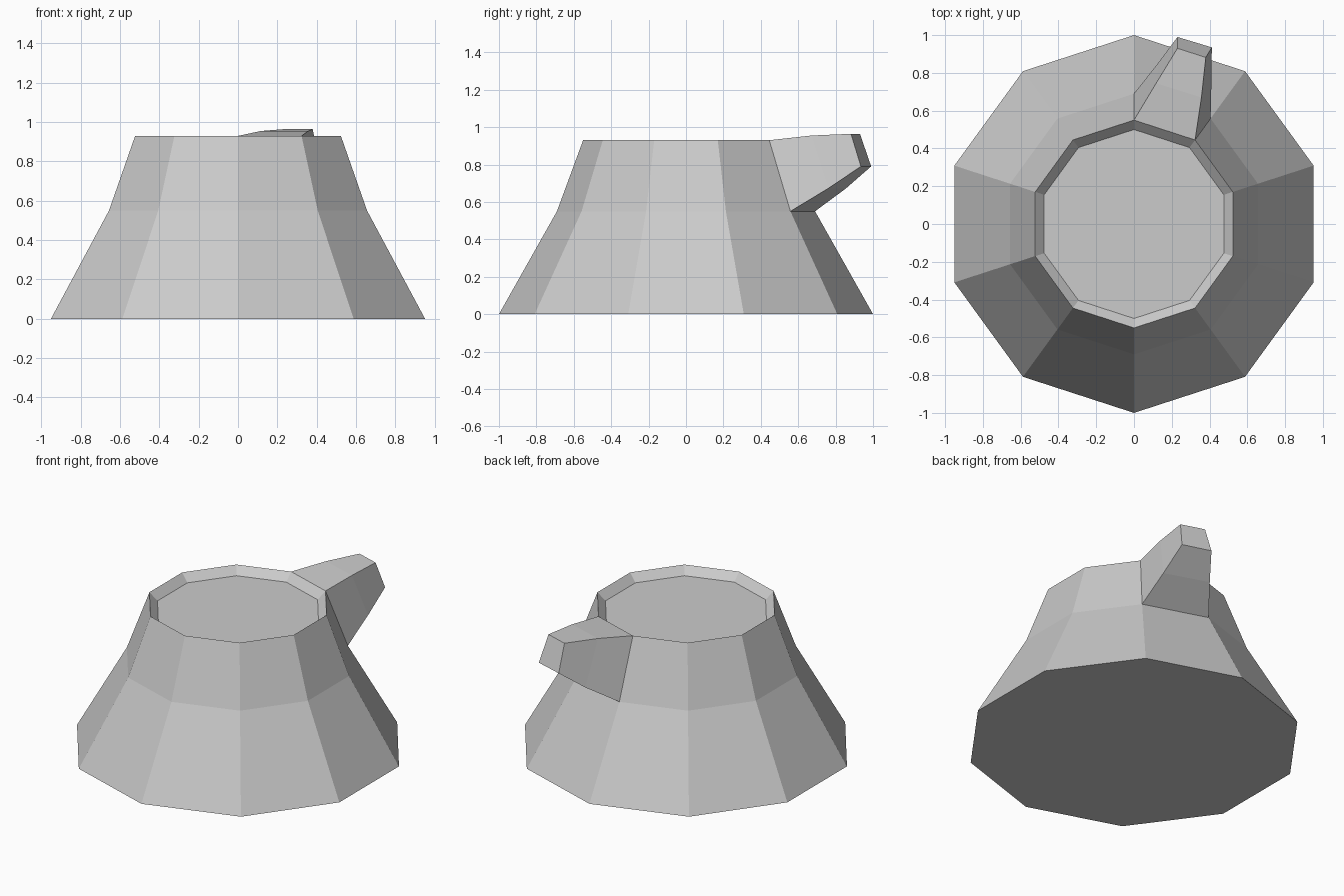
import bpy, bmesh, math
from mathutils import Vector

cube = bpy.data.objects.get("Cube")
if cube:
    bpy.data.objects.remove(cube, do_unlink=True)

SIDES = 10

grey = bpy.data.materials.new("light grey")
grey.use_nodes = True
colour = (0.6, 0.6, 0.6, 1)
grey.diffuse_color = colour
grey.node_tree.nodes["Principled BSDF"].inputs["Base Color"].default_value = colour

bm = bmesh.new()


def ring(radius, z):
    """Ten-sided ring with a corner pointing straight back."""
    angles = [math.pi / 2 - math.tau * i / SIDES for i in range(SIDES)]
    return [bm.verts.new((radius * math.cos(a), radius * math.sin(a), z)) for a in angles]


def bridge(a, b):
    """Quads between two matching loops of corners."""
    n = len(a)
    return [bm.faces.new((a[i], a[(i + 1) % n], b[(i + 1) % n], b[i])) for i in range(n)]


# Body: flared base, upper wall, rim and shallow recessed top
rings = [ring(r, z) for r, z in ((1, 0), (0.69, 0.55), (0.55, 0.93), (0.5, 0.88))]
bm.faces.new(rings[0])
walls = [bridge(a, b) for a, b in zip(rings, rings[1:])]
bm.faces.new(rings[-1])

# Spout: the upper wall panel right of the back corner is drawn outwards
panel = walls[1][0]
loop = list(panel.verts)   # bottom inner, bottom outer, top outer, top inner
bm.faces.remove(panel)
sections = [
    [(0.13, 0.855, 0.672), (0.41, 0.76, 0.672), (0.357, 0.67, 0.955), (0.117, 0.745, 0.955)],
    [(0.23, 0.99, 0.79), (0.412, 0.935, 0.79), (0.38, 0.882, 0.964), (0.23, 0.93, 0.964)],
]
for section in sections:
    tip = [bm.verts.new(Vector(p)) for p in section]
    bridge(loop, tip)
    loop = tip
bm.faces.new(loop)

bmesh.ops.recalc_face_normals(bm, faces=bm.faces)
mesh = bpy.data.meshes.new("body_with_spout")
bm.to_mesh(mesh)
bm.free()
mesh.materials.append(grey)
bpy.context.collection.objects.link(bpy.data.objects.new("body_with_spout", mesh))
